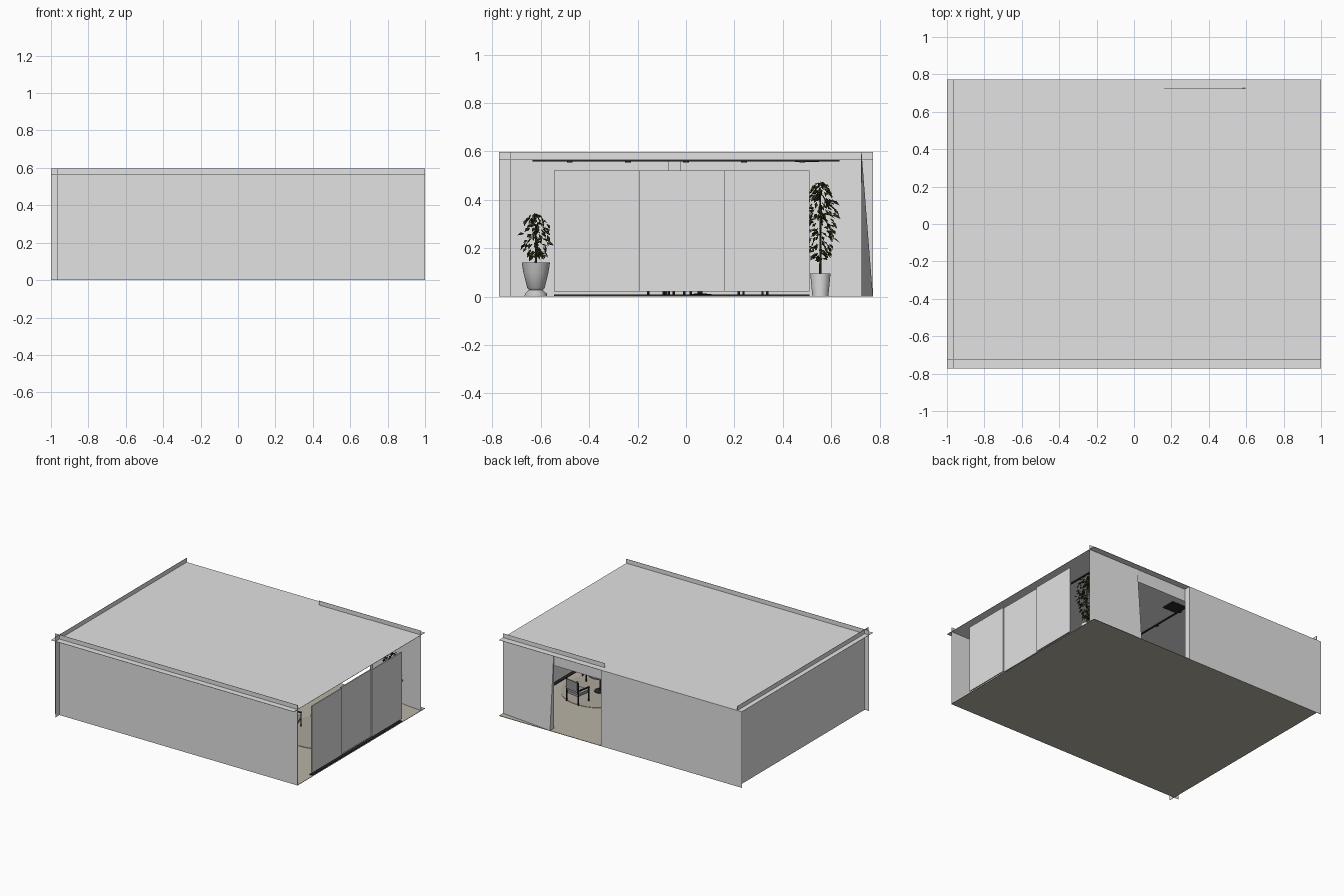
import bpy, bmesh, math, random
from mathutils import Vector, Euler

random.seed(4)
if "Cube" in bpy.data.objects:
    bpy.data.objects.remove(bpy.data.objects["Cube"], do_unlink=True)


def material(name, r, g, b):
    m = bpy.data.materials.new(name)
    m.use_nodes = True
    m.diffuse_color = (r, g, b, 1)
    m.node_tree.nodes["Principled BSDF"].inputs["Base Color"].default_value = (r, g, b, 1)
    return m


GREY = material("light grey", 0.76, 0.76, 0.76)
FLOOR = material("warm beige", 0.48, 0.45, 0.38)
BLACK = material("black", 0.02, 0.02, 0.02)
LEAF = material("dark green", 0.03, 0.04, 0.008)
POT = material("pot grey", 0.55, 0.55, 0.55)
SEAT = material("seat grey", 0.3, 0.3, 0.3)
RUG = material("rug beige", 0.42, 0.39, 0.33)


def finish(name, bm, mat, smooth=False):
    mesh = bpy.data.meshes.new(name)
    bmesh.ops.recalc_face_normals(bm, faces=bm.faces)
    bm.to_mesh(mesh)
    bm.free()
    mesh.materials.append(mat)
    ob = bpy.data.objects.new(name, mesh)
    bpy.context.collection.objects.link(ob)
    if smooth:
        bpy.ops.object.select_all(action="DESELECT")
        ob.select_set(True)
        bpy.context.view_layer.objects.active = ob
        bpy.ops.object.shade_smooth_by_angle(angle=math.radians(40))
    return ob


def box(name, x, y, z, mat):
    """Box from (low, high) pairs on each axis."""
    bm = bmesh.new()
    bmesh.ops.create_cube(bm, size=1)
    for v in bm.verts:
        v.co = [(a + b) / 2 + c * (b - a) for (a, b), c in zip((x, y, z), v.co)]
    return finish(name, bm, mat)


def sheet(name, points, mat):
    """Single thin polygon."""
    bm = bmesh.new()
    bm.faces.new([bm.verts.new(p) for p in points])
    return finish(name, bm, mat)


def lathe(name, x, y, profile, mat, steps=32):
    bm = bmesh.new()
    verts = [bm.verts.new((x + r, y, z)) for r, z in profile]
    edges = [bm.edges.new(pair) for pair in zip(verts, verts[1:])]
    bmesh.ops.spin(bm, geom=verts + edges, cent=(x, y, 0), axis=(0, 0, 1),
                   angle=math.tau, steps=steps)
    bmesh.ops.remove_doubles(bm, verts=bm.verts, dist=0.0001)
    return finish(name, bm, mat, True)


# Shell: crossing wall sheets rise past the roof sheet
TOP, ROOF, W, D, INX, INY, T = 0.598, 0.566, 1.0, 0.772, 0.962, 0.725, 0.002
DOOR_L, DOOR_R, DOOR_TOP = 0.58, 0.16, 0.47
box("floor", (-INX, W), (-INY, D), (0, 0.003), FLOOR)
box("roof", (-W, W), (-D, D), (ROOF - T, ROOF), GREY)
box("front_wall", (-W, W), (-INY - T, -INY), (0, TOP), GREY)
box("right_wall", (-INX - T, -INX), (-D, D), (0, TOP), GREY)
box("back_wall", (-W, DOOR_R), (D - T, D), (0, ROOF), GREY)
box("door_jamb", (DOOR_R - T, DOOR_R), (INY, D), (0, ROOF), GREY)
box("door_lintel", (DOOR_R, DOOR_L), (INY - T, INY), (DOOR_TOP, TOP), GREY)
sheet("leaning_back_wall", [(W, INY, 0), (W, INY, TOP), (DOOR_L, INY, TOP), (DOOR_L, D, 0)], GREY)
sheet("leaning_jamb", [(DOOR_L, INY, 0), (DOOR_L, INY, TOP), (DOOR_L, D, 0)], GREY)

# Three sliding panels on the open side, the middle one set back
for i in range(3):
    y0 = -0.545 + i * 0.352
    x0 = 0.975 if i == 1 else 0.985
    box(f"sliding_panel_{i + 1}", (x0, x0 + 0.008), (y0, y0 + 0.352), (0.022, 0.52), GREY)
box("panel_bottom_rail", (0.97, 0.995), (-0.545, 0.511), (0.003, 0.008), BLACK)

# Ceiling fittings
for n, x in enumerate((0.8, 0.0, -0.6)):
    box(f"light_track_{n + 1}", (x - 0.006, x + 0.006), (-0.635, 0.635), (0.559, 0.564), BLACK)
    for k in range(5):
        y = -0.48 + k * 0.24
        lathe(f"spot_lamp_{n + 1}_{k + 1}", x, y,
              [(0.0, 0.559), (0.012, 0.559), (0.012, 0.553), (0.0, 0.553)], BLACK, 12)
box("ceiling_vent", (0.0, 0.12), (0.45, 0.55), (0.556, 0.564), BLACK)
box("ceiling_post", (-0.08, -0.025), (-0.075, -0.02), (0.46, 0.564), GREY)


# Seating group on a round rug
def chair(name, x, y, turn):
    parts = []
    for sx in (-1, 1):
        for sy in (-1, 1):
            h = 0.17 if sy > 0 else 0.11
            parts.append(box(name + "_leg", (sx * 0.055 - 0.004, sx * 0.055 + 0.004),
                             (sy * 0.05 - 0.004, sy * 0.05 + 0.004), (0.004, h), BLACK))
        parts.append(box(name + "_arm", (sx * 0.055 - 0.006, sx * 0.055 + 0.006),
                         (-0.055, 0.055), (0.106, 0.112), BLACK))
    parts.append(box(name + "_seat", (-0.05, 0.05), (-0.055, 0.05), (0.065, 0.085), SEAT))
    parts.append(box(name + "_back", (-0.05, 0.05), (0.046, 0.056), (0.1, 0.17), SEAT))
    for p in parts:
        p.location = (x, y, 0)
        p.rotation_euler.z = turn


CX, CY = 0.66, 0.06
lathe("round_rug", CX, CY, [(0, 0.003), (0.27, 0.003), (0.27, 0.006), (0, 0.006)], RUG, 48)
lathe("round_table", CX, CY, [(0, 0.125), (0.085, 0.125), (0.085, 0.133), (0, 0.133)], SEAT)
lathe("table_stem", CX, CY, [(0, 0.004), (0.045, 0.006), (0.045, 0.01), (0.008, 0.014),
                             (0.008, 0.125)], BLACK, 16)
for i in range(3):
    a = math.radians(80 + 120 * i)
    chair(f"chair_{i + 1}", CX + 0.22 * math.cos(a), CY + 0.22 * math.sin(a), a - math.pi / 2)


# Potted plants: lathed pot, stem and scattered folded leaves
def plant(name, x, y, profile, low, high, radius, count):
    lathe(name + "_pot", x, y, profile, POT if name == "tall_pot" else GREY)
    rim = max(z for _, z in profile)
    lathe(name + "_stem", x, y, [(0.005, rim - 0.02), (0.003, high - 0.04)], LEAF, 8)
    bm = bmesh.new()
    mid, half = (low + high) / 2, (high - low) / 2
    for _ in range(count):
        t = random.uniform(-0.95, 0.95)
        spread = radius * math.sqrt(1 - t * t) * math.sqrt(random.random())
        a = random.uniform(0, math.tau)
        centre = Vector((x + spread * math.cos(a), y + spread * math.sin(a), mid + t * half))
        turn = Euler((random.uniform(-0.9, 0.9), random.uniform(0, 1.2), a)).to_matrix()
        size = random.uniform(0.011, 0.018)
        tip, tail = Vector((size, 0, -0.004)), Vector((-size, 0, 0))
        left, right = Vector((0, size * 0.5, 0.003)), Vector((0, -size * 0.5, 0.003))
        v = [bm.verts.new(centre + turn @ p) for p in (tail, left, tip, right)]
        bm.faces.new((v[0], v[2], v[1]))
        bm.faces.new((v[0], v[3], v[2]))
    finish(name + "_leaves", bm, LEAF)


plant("tall_pot", -0.75, -0.62,
      [(0, 0.003), (0.047, 0.003), (0.045, 0.012), (0.028, 0.028), (0.036, 0.036), (0.052, 0.1),
       (0.058, 0.14), (0.052, 0.14), (0.046, 0.12), (0, 0.12)], 0.15, 0.34, 0.065, 130)
plant("low_pot", 0.88, 0.555,
      [(0, 0.003), (0.033, 0.003), (0.042, 0.095), (0.037, 0.095), (0.035, 0.08), (0, 0.08)],
      0.14, 0.475, 0.075, 230)
